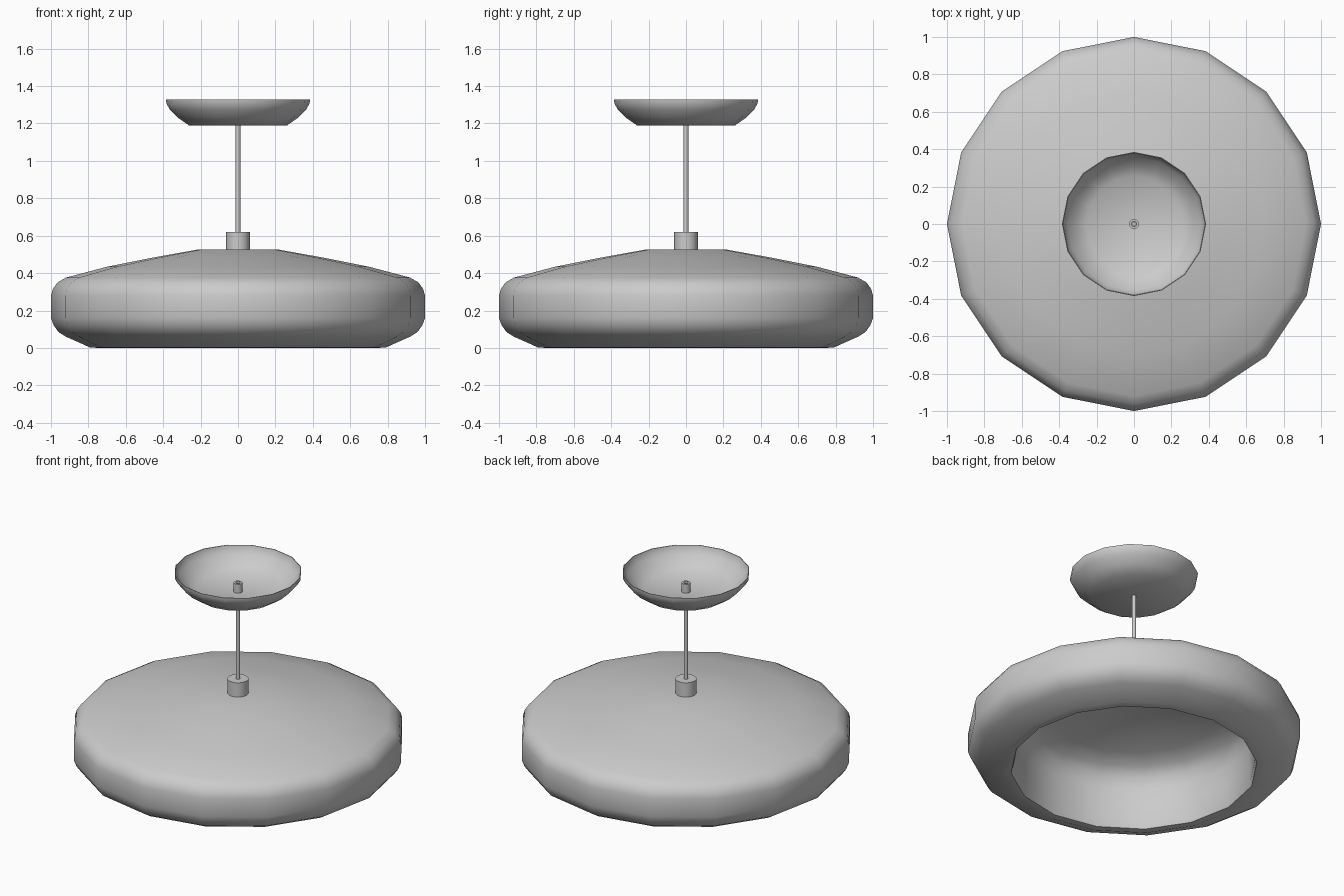
import bpy
from math import cos, sin, tau, radians

if "Cube" in bpy.data.objects:
    bpy.data.objects.remove(bpy.data.objects["Cube"])


def lathe(name, profile, sides=16):
    """Spin an (r, z) profile around z; a radius of 0 becomes a pole."""
    verts, faces, rings = [], [], []
    for r, z in profile:
        n = 1 if r == 0 else sides
        rings.append(range(len(verts), len(verts) + n))
        verts += [(r * cos(tau * i / sides), r * sin(tau * i / sides), z) for i in range(n)]
    for a, b in zip(rings, rings[1:]):
        for i in range(sides):
            j = (i + 1) % sides
            quad = [a[i % len(a)], a[j % len(a)], b[j % len(b)], b[i % len(b)]]
            faces.append(list(dict.fromkeys(quad)))
    mesh = bpy.data.meshes.new(name)
    mesh.from_pydata(verts, [], faces)
    obj = bpy.data.objects.new(name, mesh)
    bpy.context.collection.objects.link(obj)
    bpy.ops.object.select_all(action='DESELECT')
    obj.select_set(True)
    bpy.context.view_layer.objects.active = obj
    bpy.ops.object.mode_set(mode='EDIT')
    bpy.ops.mesh.select_all(action='SELECT')
    bpy.ops.mesh.remove_doubles(threshold=0.0001)
    bpy.ops.mesh.normals_make_consistent(inside=False)
    bpy.ops.object.mode_set(mode='OBJECT')
    bpy.ops.object.shade_smooth_by_angle(angle=radians(40))
    return obj


def cylinder(name, r, z0, z1, sides=16):
    return lathe(name, [(0, z0), (r, z0), (r, z1), (0, z1)], sides)


# Lamp shade: outer skin from the top down, rolled rim, then the inner well and its dome
lathe("lamp_shade", [
    (0, 0.525), (0.22, 0.525), (0.46, 0.482), (0.70, 0.434), (0.92, 0.376),
    (0.965, 0.35), (0.99, 0.315), (1.0, 0.28), (1.0, 0.16), (0.985, 0.12),
    (0.96, 0.085), (0.92, 0.06), (0.79, 0.002), (0.74, 0.0),
    (0.73, 0.03), (0.725, 0.16), (0.72, 0.26), (0.70, 0.33), (0.65, 0.38),
    (0.55, 0.42), (0.22, 0.49), (0, 0.495)])

# Hub and suspension rod
cylinder("shade_hub", 0.063, 0.52, 0.62)
cylinder("suspension_rod", 0.013, 0.60, 1.24, 12)

# Open ceiling cup with a thin upright rim
lathe("ceiling_cup", [
    (0, 1.188), (0.26, 1.188), (0.32, 1.23), (0.365, 1.275), (0.383, 1.308), (0.385, 1.328),
    (0.381, 1.328), (0.377, 1.31), (0.359, 1.28), (0.315, 1.237), (0.257, 1.196), (0, 1.196)])

# Small hollow collar inside the cup
lathe("cup_collar", [
    (0.014, 1.19), (0.027, 1.19), (0.027, 1.255), (0.014, 1.255), (0.014, 1.19)], 12)
